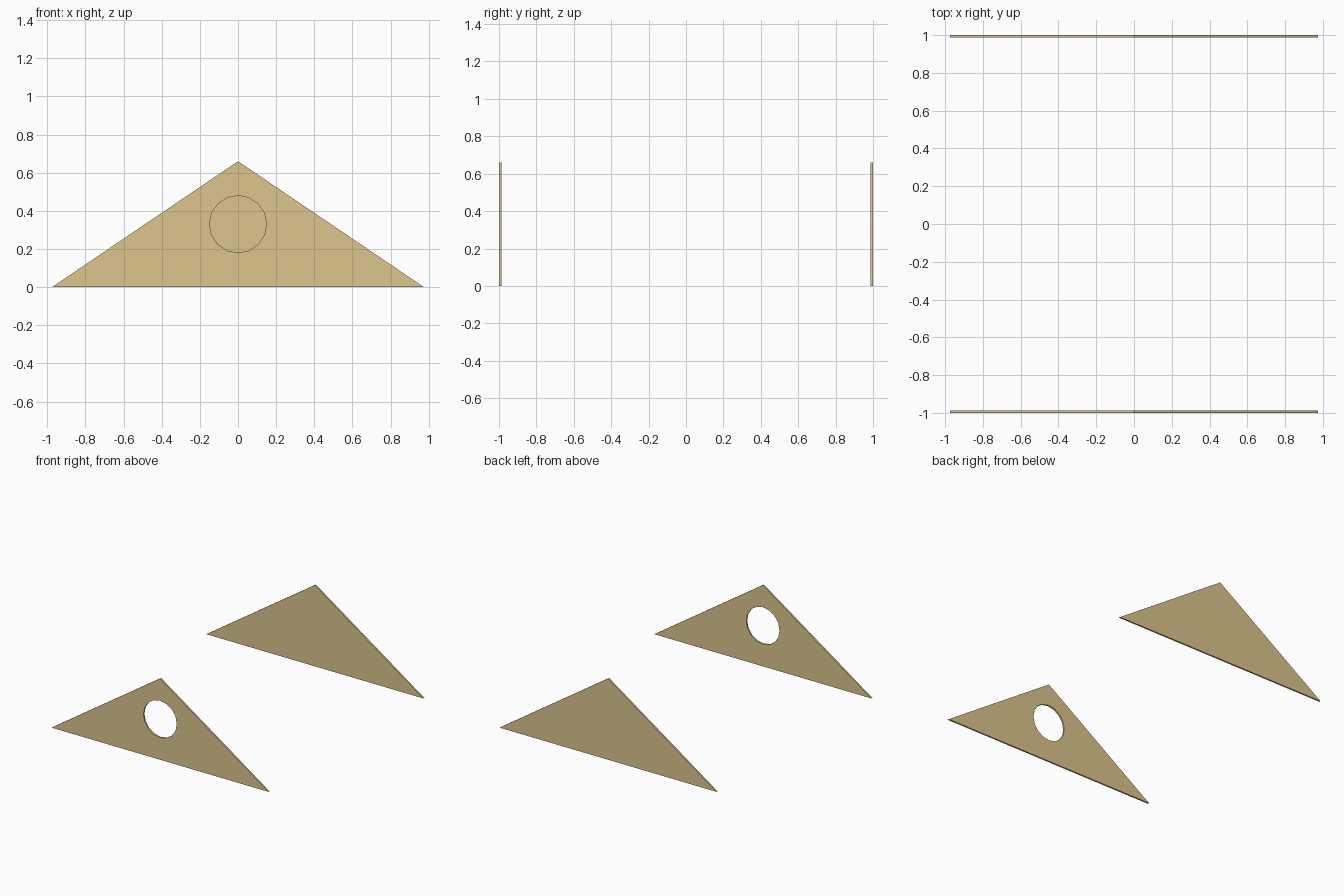
import bpy, bmesh, math

if "Cube" in bpy.data.objects:
    bpy.data.objects.remove(bpy.data.objects["Cube"])

HALF_W, HEIGHT, THICK = 0.975, 0.66, 0.013
HOLE_R, HOLE_Z, HOLE_SIDES = 0.15, 0.33, 16

wood = bpy.data.materials.new("pale_wood")
wood.diffuse_color = (0.72, 0.56, 0.27, 1)
wood.use_nodes = True
wood.node_tree.nodes["Principled BSDF"].inputs["Base Color"].default_value = wood.diffuse_color


def prism(name, outline, y0, y1):
    """Extrude an (x, z) outline from y0 to y1."""
    bm = bmesh.new()
    face = bm.faces.new([bm.verts.new((x, y0, z)) for x, z in outline])
    ext = bmesh.ops.extrude_face_region(bm, geom=[face])["geom"]
    bmesh.ops.translate(bm, vec=(0, y1 - y0, 0),
                        verts=[v for v in ext if isinstance(v, bmesh.types.BMVert)])
    bmesh.ops.recalc_face_normals(bm, faces=bm.faces)
    mesh = bpy.data.meshes.new(name)
    bm.to_mesh(mesh)
    bm.free()
    mesh.materials.append(wood)
    obj = bpy.data.objects.new(name, mesh)
    bpy.context.collection.objects.link(obj)
    return obj


# Two triangular gable panels
gable = [(-HALF_W, 0), (HALF_W, 0), (0, HEIGHT)]
front = prism("front_gable", gable, -1, -1 + THICK)
prism("back_gable", gable, 1 - THICK, 1)

# Round window through the front gable
circle = [(HOLE_R * math.cos(a), HOLE_Z + HOLE_R * math.sin(a))
          for a in (i * math.tau / HOLE_SIDES for i in range(HOLE_SIDES))]
cutter = prism("window_cutter", circle, -1.1, -0.9)
cutter.hide_render = True
cutter.hide_viewport = True
cut = front.modifiers.new("window", "BOOLEAN")
cut.operation = "DIFFERENCE"
cut.solver = "EXACT"
cut.object = cutter
